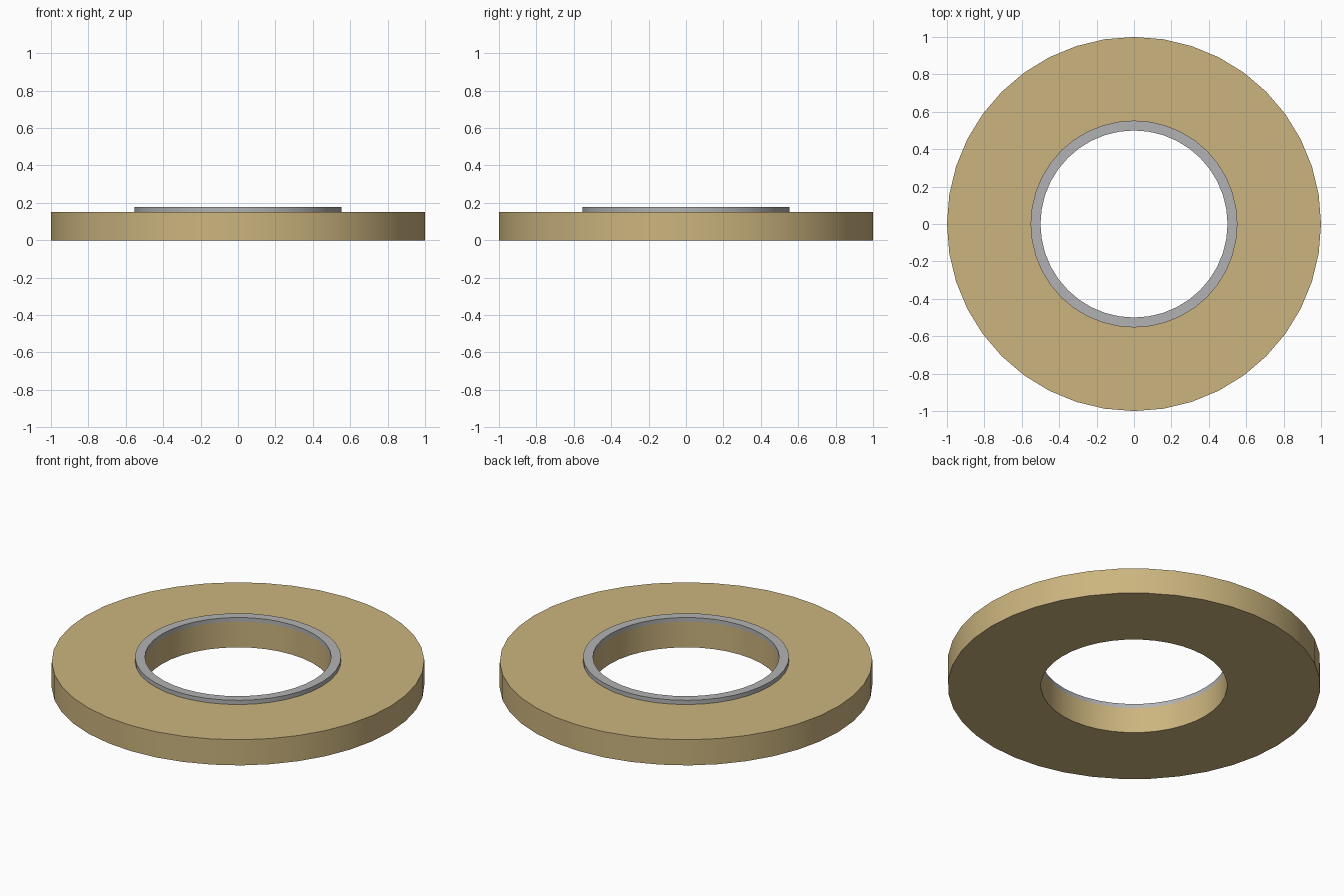
import bpy, bmesh
from math import sin, cos, pi, radians

if "Cube" in bpy.data.objects:
    bpy.data.objects.remove(bpy.data.objects["Cube"])

SIDES = 40


def ring(name, r_in, r_out, z0, z1, color=None):
    """Closed flat ring with a rectangular section swept round z."""
    bm = bmesh.new()
    loops = []
    for r, z in ((r_in, z0), (r_out, z0), (r_out, z1), (r_in, z1)):
        loops.append([bm.verts.new((r * cos(2 * pi * i / SIDES),
                                    r * sin(2 * pi * i / SIDES), z))
                      for i in range(SIDES)])
    for k in range(4):
        a, b = loops[k], loops[(k + 1) % 4]
        for i in range(SIDES):
            j = (i + 1) % SIDES
            bm.faces.new((a[i], a[j], b[j], b[i]))
    bmesh.ops.recalc_face_normals(bm, faces=bm.faces)
    mesh = bpy.data.meshes.new(name)
    bm.to_mesh(mesh)
    bm.free()
    obj = bpy.data.objects.new(name, mesh)
    bpy.context.collection.objects.link(obj)
    if color:
        mat = bpy.data.materials.new(name + "_material")
        mat.diffuse_color = color
        mat.use_nodes = True
        mat.node_tree.nodes["Principled BSDF"].inputs["Base Color"].default_value = mat.diffuse_color
        mesh.materials.append(mat)
    bpy.ops.object.select_all(action='DESELECT')
    obj.select_set(True)
    bpy.context.view_layer.objects.active = obj
    bpy.ops.object.shade_smooth_by_angle(angle=radians(30))
    return obj


# Broad tan disc with a central hole
ring("base_disc", 0.50, 1.00, 0.0, 0.152, (0.60, 0.46, 0.21, 1))
# Thin grey rim standing round the hole
ring("inner_rim", 0.50, 0.553, 0.152, 0.177, (0.45, 0.45, 0.46, 1))
